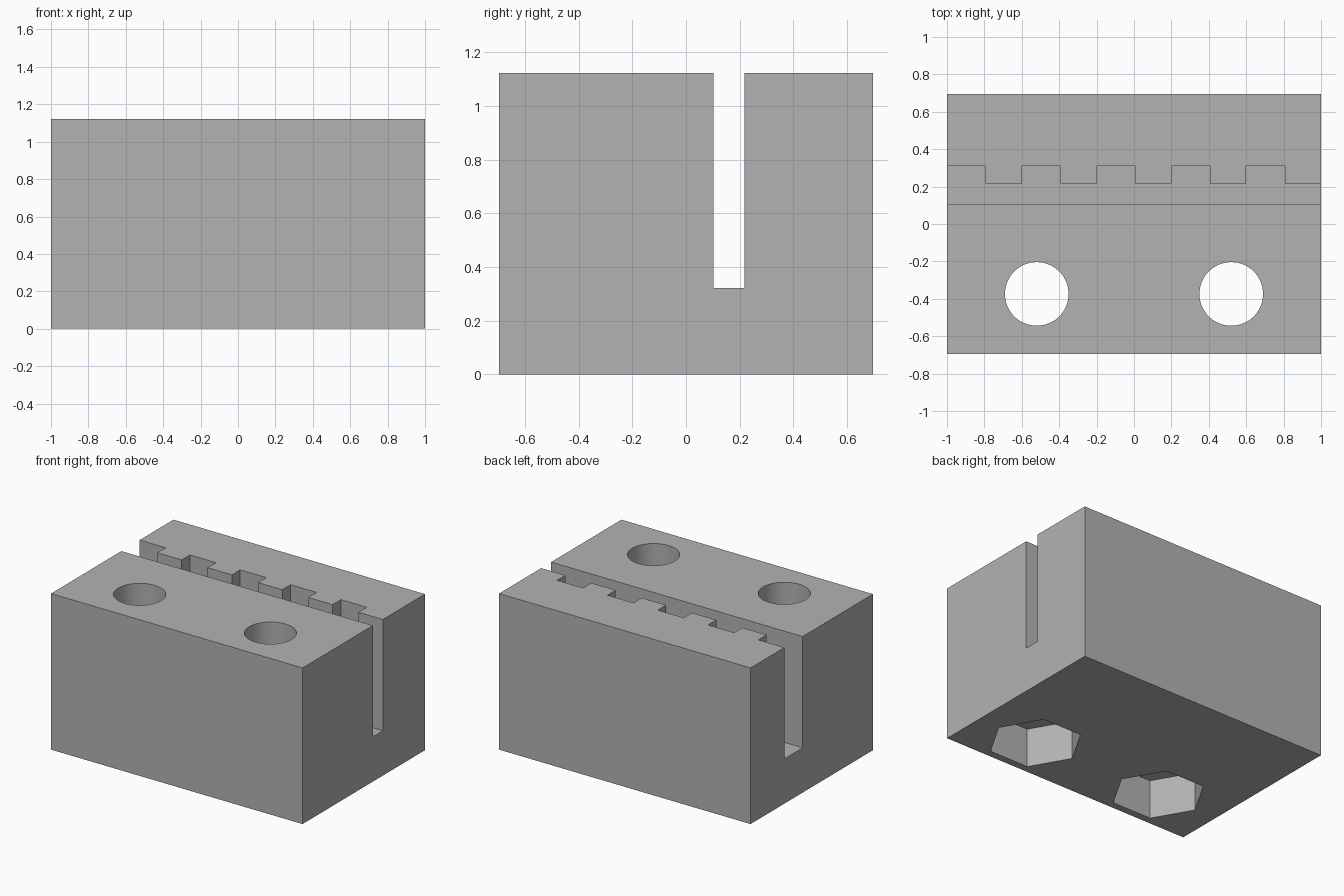
import bpy, bmesh
from math import cos, sin, tau

cube = bpy.data.objects.get("Cube")
if cube:
    bpy.data.objects.remove(cube, do_unlink=True)

HALF_DEPTH, HEIGHT = 0.695, 1.122
SLOT_FRONT, SLOT_BACK, NOTCH_BACK, SLOT_FLOOR = 0.103, 0.217, 0.311, 0.322
HOLE_X, HOLE_Y = 0.52, -0.374
OVER = 0.1  # how far cutters pass the block

grey = bpy.data.materials.new("plain grey")
grey.use_nodes = True
grey.diffuse_color = (0.45, 0.45, 0.45, 1)
grey.node_tree.nodes["Principled BSDF"].inputs["Base Color"].default_value = grey.diffuse_color


def prism(name, outline, z0, z1):
    """Extrude a counter-clockwise plan outline from z0 to z1."""
    bm = bmesh.new()
    face = bm.faces.new([bm.verts.new((x, y, z0)) for x, y in outline])
    top = bmesh.ops.extrude_face_region(bm, geom=[face])["geom"]
    moved = [v for v in top if isinstance(v, bmesh.types.BMVert)]
    bmesh.ops.translate(bm, verts=moved, vec=(0, 0, z1 - z0))
    bmesh.ops.recalc_face_normals(bm, faces=bm.faces)
    mesh = bpy.data.meshes.new(name)
    bm.to_mesh(mesh)
    bm.free()
    mesh.materials.append(grey)
    obj = bpy.data.objects.new(name, mesh)
    bpy.context.collection.objects.link(obj)
    return obj


def polygon(cx, cy, radius, sides):
    return [(cx + radius * cos(tau * i / sides), cy + radius * sin(tau * i / sides))
            for i in range(sides)]


# Solid block
block = prism("clamp_block", [(-1, -HALF_DEPTH), (1, -HALF_DEPTH),
                              (1, HALF_DEPTH), (-1, HALF_DEPTH)], 0, HEIGHT)

# Toothed slot: a straight front wall and a back wall with five notches
slot = [(-1 - OVER, SLOT_FRONT), (1 + OVER, SLOT_FRONT), (1 + OVER, SLOT_BACK)]
for i in reversed(range(5)):
    left = -1 + 0.4 * i
    right = left + 0.207
    if i == 0:
        left -= OVER
    slot += [(right, SLOT_BACK), (right, NOTCH_BACK), (left, NOTCH_BACK)]
    if i:
        slot.append((left, SLOT_BACK))
cutters = [prism("slot_cutter", slot, SLOT_FLOOR, HEIGHT + OVER)]

# Bolt holes with hexagonal nut pockets underneath
for side, x in (("right", -HOLE_X), ("left", HOLE_X)):
    cutters.append(prism(side + "_hole_cutter", polygon(x, HOLE_Y, 0.17, 64), -OVER, HEIGHT + OVER))
    cutters.append(prism(side + "_nut_cutter", polygon(x, HOLE_Y, 0.31, 6), -OVER, 0.28))

# Cut the block, then discard the cutters
bpy.context.view_layer.objects.active = block
block.select_set(True)
for cutter in cutters:
    cutter.hide_render = True
    mod = block.modifiers.new(cutter.name, 'BOOLEAN')
    mod.operation, mod.solver, mod.object = 'DIFFERENCE', 'EXACT', cutter
    bpy.ops.object.modifier_apply(modifier=mod.name)
    bpy.data.objects.remove(cutter, do_unlink=True)

bpy.ops.object.shade_smooth_by_angle()
